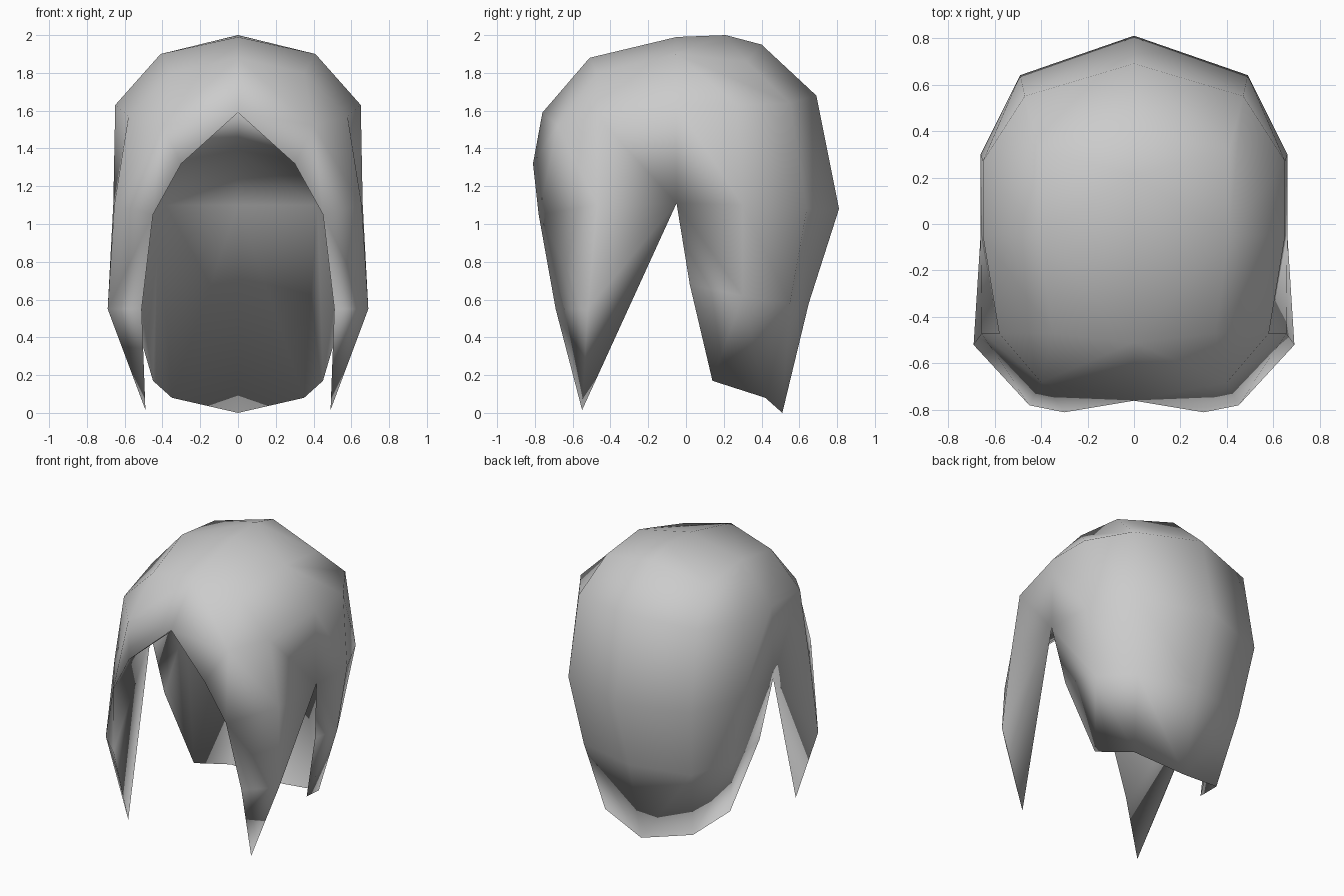
import bpy
import bmesh

cube = bpy.data.objects.get("Cube")
if cube:
    bpy.data.objects.remove(cube, do_unlink=True)

# One plain grey for everything
grey = bpy.data.materials.new("plain_grey")
grey.use_nodes = True
colour = (0.6, 0.6, 0.6, 1.0)
grey.diffuse_color = colour
grey.node_tree.nodes["Principled BSDF"].inputs["Base Color"].default_value = colour


def build_half(name, strips):
    """Skin pairs of point rows (repeated points collapse to triangles), then mirror."""
    bm = bmesh.new()
    verts = {}

    def vert(point):
        if point not in verts:
            verts[point] = bm.verts.new(point)
        return verts[point]

    for upper, lower in strips:
        for i in range(len(upper) - 1):
            ring = (upper[i], lower[i], lower[i + 1], upper[i + 1])
            corners = list(dict.fromkeys(ring))
            if len(corners) > 2:
                bm.faces.new([vert(p) for p in corners])
    for face in bm.faces:
        face.smooth = True
    mesh = bpy.data.meshes.new(name)
    bm.to_mesh(mesh)
    bm.free()
    mesh.materials.append(grey)
    obj = bpy.data.objects.new(name, mesh)
    bpy.context.collection.objects.link(obj)
    mirror = obj.modifiers.new("mirror", "MIRROR")
    mirror.use_clip = True


# Centre parting, front to back
spine = [(0, -.51, 1.88), (0, -.05, 1.99), (0, .21, 2), (0, .4, 1.95)]

# Ring round the top of the head
crown_front = (.35, -.47, 1.8)
crown_side = (.41, -.05, 1.9)
crown_back = (.41, .32, 1.86)
crown = [crown_front, crown_side, crown_side, crown_back]

# Ring at temple height, starting at the peak of the face opening
peak = (0, -.76, 1.59)
temple = [peak, (.4, -.68, 1.52), (.58, -.47, 1.57), (.65, -.05, 1.63),
          (.65, .27, 1.63), (.47, .55, 1.64), (0, .69, 1.68)]

# Rim of the face opening
brow = (.3, -.81, 1.32)
cheek = (.45, -.78, 1.05)

# Ring at ear height; its third point is the top of the side slit
slit = (.66, -.05, 1.11)
ear = [cheek, (.655, -.47, 1.1), slit,
       (.66, .3, 1.1), (.49, .64, 1.08), (0, .81, 1.08)]

# Pointed front lock
lock_front = (.51, -.69, .55)
lock_side = (.69, -.52, .55)
tip = (.49, -.55, .015)

# Back curtain
nape = [(.6, .02, .68), (.58, .3, .62), (.43, .55, .58), (0, .65, .58)]
hem_side = (.45, .14, .17)
hem_back = (.35, .42, .08)
hem_middle = (0, .51, 0)

# Inner lining: its ceiling, then its ring at ear height
ceiling = (0, -.2, 1.39)
ceiling_side = (.31, -.2, 1.335)
inner_ear = [(0, .66, 1.1), (.42, .5, 1.1), (.59, .25, 1.1), slit]

build_half("hair_shell", [
    # Outside
    (spine, crown),
    ([spine[0], crown_front, crown_front, crown_side, crown_side, crown_back, spine[-1]],
     temple),
    ([peak, temple[1]], [brow, brow]),
    ([temple[1], temple[1]], [brow, cheek]),
    (temple[1:], ear),
    (ear[:3] + [slit], [lock_front, lock_side, lock_side, tip]),
    ([lock_front, lock_side], [tip, tip]),
    (ear[2:], nape),
    (nape, [hem_side, hem_side, hem_back, hem_middle]),
    # Inside
    ([peak, brow, cheek], [ceiling, ceiling_side, slit]),
    ([slit, cheek], [tip, lock_front]),
    ([ceiling, ceiling_side, ceiling_side, slit], inner_ear),
    (inner_ear, [hem_middle, hem_back, hem_side, nape[0]]),
])
